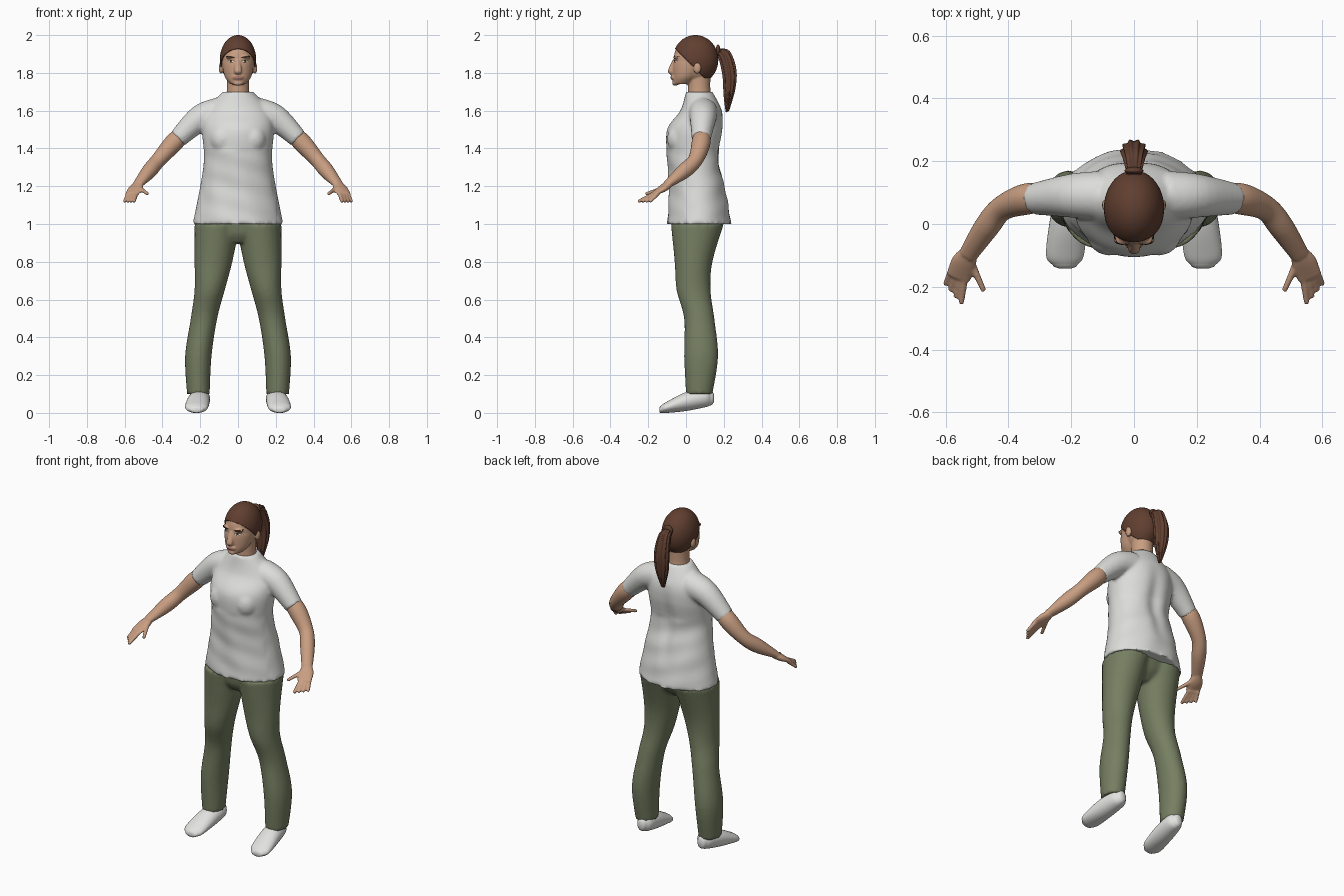
import bpy, bmesh, math
from mathutils import Vector, Matrix

cube = bpy.data.objects.get("Cube")
if cube:
    bpy.data.objects.remove(cube)


def material(name, *rgb):
    made = bpy.data.materials.new(name)
    made.use_nodes = True
    made.diffuse_color = (*rgb, 1)
    made.node_tree.nodes["Principled BSDF"].inputs["Base Color"].default_value = (*rgb, 1)
    return made


SHIRT = material("shirt white", .72, .72, .7)
SHOE = material("shoe white", .76, .76, .74)
OLIVE = material("olive cloth", .18, .21, .12)
SKIN = material("skin", .58, .34, .22)
HAIR = material("brown hair", .12, .05, .03)
DARK = material("dark brow", .04, .02, .01)
LIP = material("lips", .42, .19, .14)

X, Y, Z = Vector((1, 0, 0)), Vector((0, 1, 0)), Vector((0, 0, 1))


def spline(points, steps):
    """Catmull-Rom through points of any dimension."""
    out = []
    last = len(points) - 1
    for i in range(last):
        four = [points[max(0, min(last, i + k))] for k in (-1, 0, 1, 2)]
        for s in range(steps):
            t = s / steps
            out.append([b + t / 2 * (c - a + t * (2 * a - 5 * b + 4 * c - d + t * (3 * (b - c) + d - a)))
                        for a, b, c, d in zip(*four)])
    return out + [list(points[-1])]


def round_off(sections):
    """Extend the last section with a shrinking dome."""
    end = sections[-1]
    outward = (Vector(end[:3]) - Vector(sections[-2][:3])).normalized()
    for part in (.5, .85):
        centre = Vector(end[:3]) + outward * (part * .7 * min(end[3:]))
        shrink = math.sqrt(1 - part * part)
        sections.append([*centre, end[3] * shrink, end[4] * shrink])


def loft(bm, points, axes=(X, Y), sides=32, steps=6, domed=False, ridges=0, depth=0):
    """Closed tube through (x, y, z, radius, radius); without axes it turns with its path."""
    sections = spline(points, steps)
    if domed:
        for _ in range(2):
            round_off(sections)
            sections.reverse()
    rings = []
    for i, section in enumerate(sections):
        if axes:
            u, v = axes
        else:
            before, after = sections[max(i - 1, 0)], sections[min(i + 1, len(sections) - 1)]
            along = Vector(after[:3]) - Vector(before[:3])
            u = along.cross(Z).normalized()
            v = u.cross(along).normalized()
        ring = []
        for k in range(sides):
            angle = math.tau * k / sides
            grow = 1 + depth * math.cos(ridges * angle)
            across = u * section[3] * math.cos(angle) + v * section[4] * math.sin(angle)
            ring.append(bm.verts.new(Vector(section[:3]) + across * grow))
        rings.append(ring)
    for low, high in zip(rings, rings[1:]):
        for k in range(sides):
            j = (k + 1) % sides
            bm.faces.new((low[k], low[j], high[j], high[k]))
    bm.faces.new(rings[0][::-1])
    bm.faces.new(rings[-1])


def column(bm, *rows, **options):
    """Loft on the centre line from (y, z, radius, radius) rows."""
    loft(bm, [(0, *row) for row in rows], **options)


def ball(bm, centre, size):
    bmesh.ops.create_uvsphere(bm, u_segments=48, v_segments=32, radius=1,
                              matrix=Matrix.Translation(centre) @ Matrix.Diagonal((*size, 1)))


def finish(name, bm, mat, mirror=False, voxel=None):
    bmesh.ops.recalc_face_normals(bm, faces=bm.faces)
    mesh = bpy.data.meshes.new(name)
    bm.to_mesh(mesh)
    bm.free()
    mesh.materials.append(mat)
    for face in mesh.polygons:
        face.use_smooth = True
    made = bpy.data.objects.new(name, mesh)
    bpy.context.collection.objects.link(made)
    if mirror:
        made.modifiers.new("mirror", "MIRROR").use_mirror_merge = False
    if voxel:
        blend = made.modifiers.new("blend", "REMESH")
        blend.mode, blend.voxel_size, blend.use_smooth_shade = "VOXEL", voxel, True
        soften = made.modifiers.new("soften", "SMOOTH")
        soften.factor, soften.iterations = .5, 3
    return made


# Shirt: torso with a back crease and soft folds, then bust and sleeves
bm = bmesh.new()
column(bm, (.07, 1, .24, .17), (.06, 1.2, .2, .15), (.04, 1.35, .18, .14), (.05, 1.5, .19, .15),
       (.08, 1.6, .17, .11), (.07, 1.7, .08, .07), sides=64, steps=9)
for vert in bm.verts:
    x, y, z = vert.co
    if y > .1 and 1.1 < z < 1.6:
        vert.co.y -= .02 * math.exp(-(x / .04) ** 2) * math.sin((z - 1.1) * math.tau)
    if z < 1.4:
        vert.co.y += math.copysign(.004, y) * math.sin(26 * x + 34 * z) * math.sin(19 * z - 11 * x)
for side in (1, -1):
    ball(bm, (side * .08, -.03, 1.45), (.07, .07, .08))
    loft(bm, [(side * .1, .09, 1.59, .08, .08), (side * .2, .09, 1.56, .07, .07),
              (side * .32, .08, 1.45, .05, .05)], axes=None)
finish("shirt", bm, SHIRT, voxel=.01)

# Trousers: mirrored legs blended at the hips
bm = bmesh.new()
loft(bm, [(.21, .07, .1, .06, .07), (.21, .08, .3, .07, .09), (.18, .07, .5, .07, .08),
          (.15, .04, .65, .08, .09), (.13, .04, .8, .1, .1), (.11, .06, 1, .12, .14)])
column(bm, (.04, .9, .06, .07), (.05, .95, .18, .11), (.06, 1.03, .22, .13))
finish("trousers", bm, OLIVE, mirror=True, voxel=.01)

# Shoes
bm = bmesh.new()
loft(bm, [(.2, .13, .08, .03, .04), (.2, .1, .08, .05, .05), (.21, 0, .06, .06, .05),
          (.22, -.1, .03, .06, .03), (.22, -.13, .02, .04, .02)], axes=(X, Z), domed=True)
finish("shoes", bm, SHOE, mirror=True)

# Arms, palms, fingers and thumbs
bm = bmesh.new()
loft(bm, [(.28, .08, 1.49, .04, .04), (.34, .08, 1.43, .05, .05), (.42, .05, 1.34, .04, .04),
          (.47, -.01, 1.28, .04, .04), (.53, -.1, 1.21, .03, .02)], axes=None)
loft(bm, [(.52, -.08, 1.22, .02, .02), (.54, -.12, 1.19, .04, .02), (.56, -.17, 1.16, .04, .01)],
     axes=None, domed=True)


def digit(base, tip):
    loft(bm, [(*base, .013, .012), (*tip, .009, .009)], axes=None, sides=12, domed=True)


first_knuckle, last_knuckle = Vector((.54, -.17, 1.16)), Vector((.58, -.15, 1.16))
first_tip, last_tip = Vector((.55, -.25, 1.12)), Vector((.6, -.19, 1.12))
for finger in range(4):
    digit(first_knuckle.lerp(last_knuckle, finger / 3), first_tip.lerp(last_tip, finger / 3))
digit((.52, -.12, 1.19), (.48, -.21, 1.16))
finish("arms", bm, SKIN, mirror=True, voxel=.005)

# Head: skull, jaw, neck, nose, lips, chin, brow ridges and ears
skull_centre, skull_size = Vector((0, .05, 1.87)), Vector((.09, .115, .125))
bm = bmesh.new()
ball(bm, skull_centre, skull_size)
column(bm, (-.02, 1.74, .04, .05), (0, 1.78, .07, .07), (.03, 1.85, .085, .1), (.05, 1.9, .08, .1))
column(bm, (.08, 1.63, .08, .07), (.07, 1.7, .06, .06), (.07, 1.8, .06, .06))
column(bm, (-.06, 1.87, .01, .01), (-.08, 1.81, .02, .016), (-.07, 1.79, .01, .01))
ball(bm, (0, -.066, 1.775), (.03, .015, .013))
ball(bm, (0, -.057, 1.745), (.025, .017, .013))
for side in (1, -1):
    ball(bm, (side * .036, -.05, 1.883), (.03, .016, .01))
    ball(bm, (side * .09, .06, 1.825), (.012, .02, .03))
head = finish("head", bm, SKIN, voxel=.005)

# Hair cap cut along a slanted hairline
bm = bmesh.new()
ball(bm, skull_centre, skull_size + Vector((.006, .006, .005)))
bmesh.ops.bisect_plane(bm, geom=bm.verts[:] + bm.edges[:] + bm.faces[:], plane_co=skull_centre - Y * .05,
                       plane_no=Y + Z, clear_inner=True)
hair = finish("hair", bm, HAIR)
hair.modifiers.new("thickness", "SOLIDIFY").thickness = .008

# Ponytail with strands, and its tie
bm = bmesh.new()
column(bm, (.15, 1.92, .02, .02), (.2, 1.9, .03, .03), (.23, 1.8, .04, .035), (.23, 1.7, .035, .03),
       (.22, 1.6, .01, .01), axes=(X, Y + Z / 2), sides=60, domed=True, ridges=10, depth=.1)
finish("ponytail", bm, HAIR)
bm = bmesh.new()
ball(bm, (0, .17, 1.92), (.03, .012, .03))
finish("hair_tie", bm, HAIR)


# Painted face details laid onto the head
def patch(name, x, z, width, height, mat, tilt=0, lift=.0015):
    bm = bmesh.new()
    place = (Matrix.Translation((x, -.2, z)) @ Matrix.Rotation(tilt, 4, "Y")
             @ Matrix.Diagonal((width, 1, height, 1)) @ Matrix.Rotation(math.pi / 2, 4, "X"))
    bmesh.ops.create_circle(bm, cap_ends=True, cap_tris=True, segments=20, radius=1, matrix=place)
    bmesh.ops.subdivide_edges(bm, edges=bm.edges[:], cuts=2, use_grid_fill=True)
    wrap = finish(name, bm, mat).modifiers.new("lay on", "SHRINKWRAP")
    wrap.target, wrap.wrap_method, wrap.wrap_mode = head, "PROJECT", "ABOVE_SURFACE"
    wrap.use_project_y, wrap.offset = True, lift


for side, word in ((1, "left"), (-1, "right")):
    patch(word + "_eyebrow", side * .04, 1.884, .024, .004, DARK, tilt=-side * .14)
    patch(word + "_eye_rim", side * .036, 1.862, .018, .007, DARK)
    patch(word + "_eye_white", side * .036, 1.861, .015, .005, SHOE, lift=.0025)
    patch(word + "_iris", side * .036, 1.862, .006, .005, DARK, lift=.0035)
patch("mouth", 0, 1.775, .026, .008, LIP)
